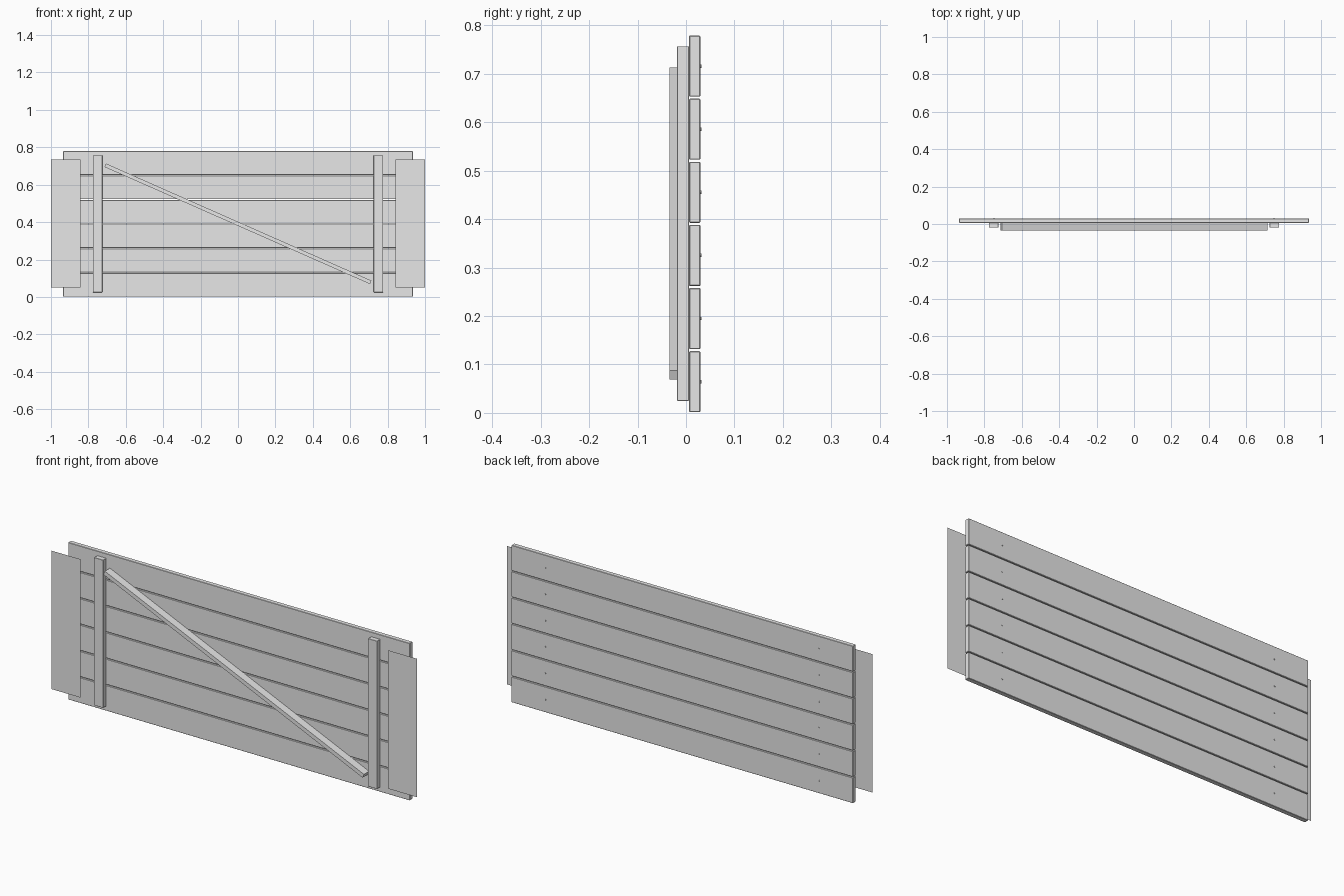
import bpy, math

if "Cube" in bpy.data.objects:
    bpy.data.objects.remove(bpy.data.objects["Cube"])

grey = bpy.data.materials.new("plain grey")
grey.diffuse_color = (0.8, 0.8, 0.8, 1)
grey.use_nodes = True
grey.node_tree.nodes["Principled BSDF"].inputs["Base Color"].default_value = grey.diffuse_color


def box(name, center, size, tilt=0.0, bevel=0.0):
    """Box tilted about the y axis, with optional chamfered edges."""
    bpy.ops.mesh.primitive_cube_add(size=1, location=center, rotation=(0, tilt, 0))
    ob = bpy.context.object
    ob.name = name
    ob.scale = size
    bpy.ops.object.transform_apply(location=False, rotation=False, scale=True)
    ob.data.materials.append(grey)
    if bevel:
        mod = ob.modifiers.new("bevel", 'BEVEL')
        mod.width = bevel
        mod.segments = 1
    return ob


# six horizontal planks, each with two nail heads on the back
PITCH = 0.1303
for i in range(6):
    z = 0.0645 + i * PITCH
    box(f"plank_{i + 1}", (0, 0.018, z), (1.87, 0.023, 0.126), bevel=0.0015)
    for side in (-1, 1):
        bpy.ops.mesh.primitive_cylinder_add(
            vertices=8, radius=0.0035, depth=0.006,
            location=(side * 0.749, 0.029, z), rotation=(math.pi / 2, 0, 0))
        nail = bpy.context.object
        nail.name = f"nail_{i + 1}_{'left' if side < 0 else 'right'}"
        nail.data.materials.append(grey)

for side, label in ((-1, "left"), (1, "right")):
    # upright battens
    box(f"batten_{label}", (side * 0.75, -0.0065, 0.391), (0.05, 0.025, 0.732), bevel=0.001)
    # thin end sheets, single faces
    bpy.ops.mesh.primitive_plane_add(size=1, location=(side * 0.921, -0.03, 0.392),
                                     rotation=(math.pi / 2, 0, 0))
    sheet = bpy.context.object
    sheet.name = f"end_sheet_{label}"
    sheet.scale = (0.158, 0.685, 1)
    sheet.data.materials.append(grey)

# diagonal brace between the battens
dx, dz = 1.419, 0.626
box("diagonal_brace", (0, -0.014, 0.391), (math.hypot(dx, dz), 0.04, 0.02),
    tilt=math.atan2(dz, dx))
